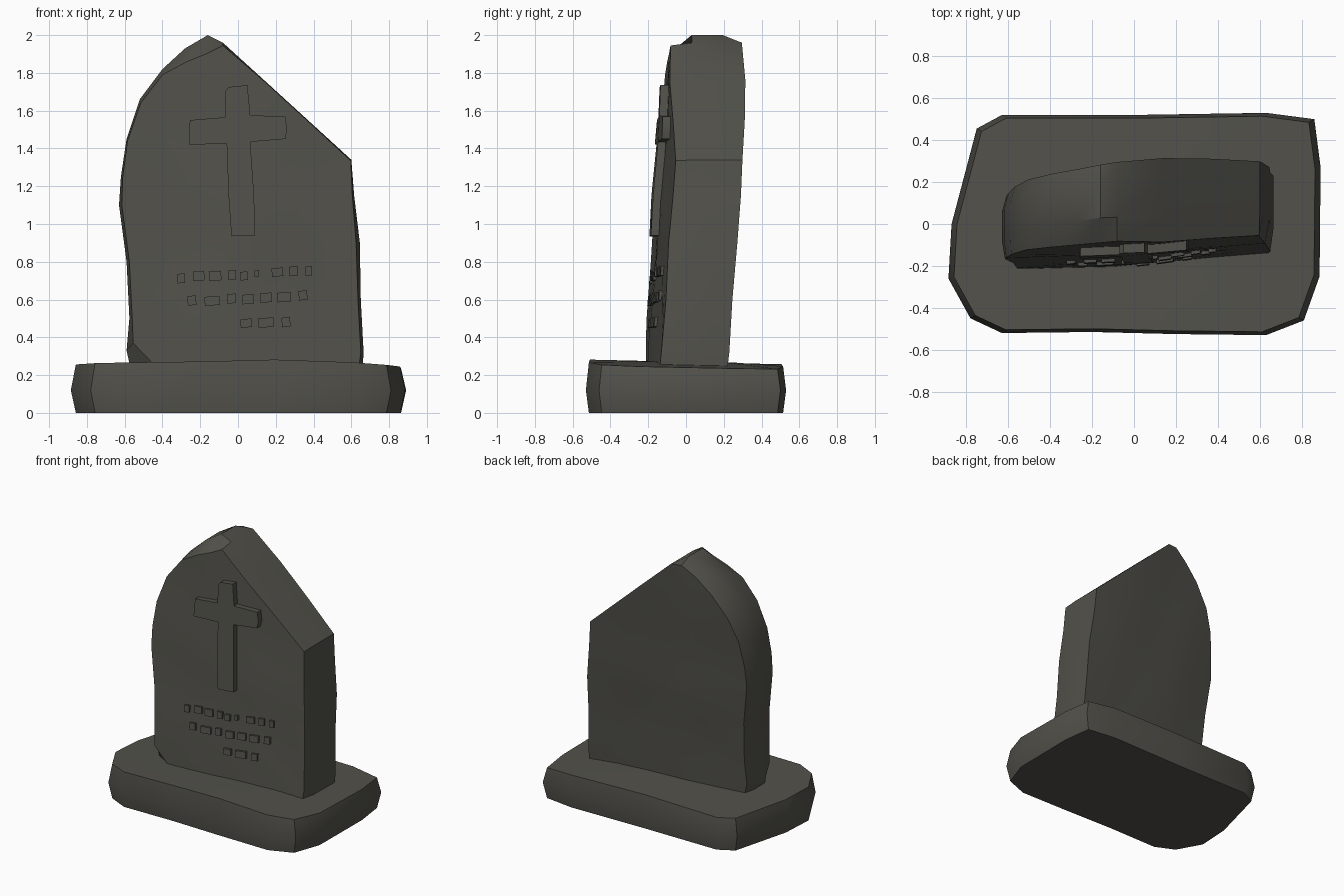
import bpy, bmesh, math

stone = bpy.data.materials.new("weathered dark stone")
stone.diffuse_color = (0.085, 0.083, 0.070, 1)


def finish(name, bm, angle=30):
    bmesh.ops.recalc_face_normals(bm, faces=bm.faces)
    mesh = bpy.data.meshes.new(name)
    bm.to_mesh(mesh)
    bm.free()
    mesh.materials.append(stone)
    ob = bpy.data.objects.new(name, mesh)
    bpy.context.collection.objects.link(ob)
    bpy.ops.object.select_all(action='DESELECT')
    ob.select_set(True)
    bpy.context.view_layer.objects.active = ob
    bpy.ops.object.shade_smooth_by_angle(angle=math.radians(angle))
    return ob


def ring_mesh(bm, rings):
    """Bridge rings of equal length; a one-point ring closes an end as a fan."""
    vs = [[bm.verts.new(p) for p in r] for r in rings]
    for a, b in zip(vs, vs[1:]):
        n = max(len(a), len(b))
        for i in range(n):
            j = (i + 1) % n
            if len(a) == 1:
                bm.faces.new((a[0], b[i], b[j]))
            elif len(b) == 1:
                bm.faces.new((a[i], a[j], b[0]))
            else:
                bm.faces.new((a[i], a[j], b[j], b[i]))
    return vs


# Leaning, slightly turned faces of the slab
def bump(x, z):
    return 0.008 * math.sin(6 * x + 4 * z) * math.cos(5 * z - 3 * x + 1)


def front_y(x, z):
    bulge = 0.016 * max(0, 1 - (x / 0.6) ** 2)
    return -0.175 + 0.075 * x + 0.07 * (z - 0.3) - bulge + bump(x, z)


def back_y(x, z):
    bulge = 0.02 * max(0, 1 - (x / 0.6) ** 2)
    return 0.14 + 0.12 * x + 0.09 * (z - 0.3) + bulge + bump(z, x)


# Slab outline: middle x, z then front edge x, z
outline = [
    (-0.57, 0.24, -0.43, 0.24), (-0.59, 0.33, -0.555, 0.37), (-0.575, 0.5, -0.56, 0.5),
    (-0.59, 0.8, -0.575, 0.8), (-0.63, 1.1, -0.615, 1.1), (-0.62, 1.25, -0.61, 1.25),
    (-0.59, 1.45, -0.585, 1.44), (-0.52, 1.66, -0.515, 1.64), (-0.40, 1.82, -0.40, 1.79),
    (-0.28, 1.93, -0.27, 1.86), (-0.16, 2.0, -0.17, 1.90), (-0.08, 1.96, -0.08, 1.945),
    (0.14, 1.76, 0.14, 1.755), (0.37, 1.55, 0.37, 1.545), (0.60, 1.34, 0.597, 1.335),
    (0.615, 1.15, 0.605, 1.15), (0.645, 0.9, 0.625, 0.9), (0.65, 0.6, 0.635, 0.6),
    (0.665, 0.32, 0.65, 0.32), (0.66, 0.24, 0.64, 0.24), (0.3, 0.24, 0.3, 0.24),
    (-0.1, 0.24, -0.1, 0.24)]
cx, cz = 0.02, 0.95
front = [(p[2], p[3]) for p in outline]
mid = [(p[0], p[1]) for p in outline]
back = [(x * 0.965 if x < -0.2 else x, min(z, 1.965) - (0.04 if x < -0.2 and z > 1.6 else 0))
        for x, z in mid]


def cap(pts, yfun, s):
    return [(cx + (x - cx) * s, yfun(cx + (x - cx) * s, cz + (z - cz) * s),
             cz + (z - cz) * s) for x, z in pts]


def between(t):
    return [(x, front_y(x, z) * (1 - t) + back_y(x, z) * t, z) for x, z in mid]


bm = bmesh.new()
ring_mesh(bm, [[(cx, front_y(cx, cz), cz)]]
          + [cap(front, front_y, s) for s in (0.25, 0.5, 0.75, 1)]
          + [between(0.3), between(0.75)]
          + [cap(back, back_y, s) for s in (1, 0.75, 0.5, 0.25)]
          + [[(cx, back_y(cx, cz), cz)]])
finish("headstone_slab", bm, 35)

# Rough plinth with bulging sides
plan = [(-0.885, -0.26), (-0.78, -0.45), (-0.63, -0.52), (-0.2, -0.515), (0.2, -0.525),
        (0.63, -0.53), (0.81, -0.46), (0.885, -0.25), (0.89, 0.27), (0.86, 0.5), (0.63, 0.53),
        (0, 0.52), (-0.63, 0.52), (-0.75, 0.455), (-0.87, 0.0)]


def top_z(x, y):
    return 0.268 - 0.03 * x * x - 0.02 * y + 0.006 * math.sin(5 * x)


def plan_ring(s, z=None):
    return [(x * s, y * s, top_z(x * s, y * s) if z is None else z) for x, y in plan]


bm = bmesh.new()
ring_mesh(bm, [[(0, 0, 0)], plan_ring(0.97, 0), plan_ring(1, 0.12), plan_ring(0.97),
               plan_ring(0.5), [(0, 0, top_z(0, 0))]])
finish("plinth", bm, 35)


# Raised plates that follow the front of the slab
def plate(bm, pts, raise_by, sink=0.03):
    rings = [[bm.verts.new((x, front_y(x, z) - d, z)) for x, z in pts] for d in (raise_by, -sink)]
    bm.faces.new(rings[0])
    bm.faces.new(rings[1][::-1])
    n = len(pts)
    for i in range(n):
        j = (i + 1) % n
        bm.faces.new((rings[0][i], rings[1][i], rings[1][j], rings[0][j]))


# Cross, slightly crooked
bm = bmesh.new()
plate(bm, [(-0.035, 0.935), (0.09, 0.94), (0.085, 1.15), (0.065, 1.435), (0.25, 1.45),
           (0.26, 1.5), (0.25, 1.57), (0.065, 1.575), (0.05, 1.735), (-0.05, 1.725),
           (-0.07, 1.70), (-0.07, 1.565), (-0.255, 1.55), (-0.26, 1.42), (-0.06, 1.425),
           (-0.05, 1.15)], 0.042)
finish("cross", bm, 20)

# Rows of small worn blocks: x, z, width, height
blocks = [
    (-0.30, 0.712, 0.04, 0.05), (-0.207, 0.725, 0.06, 0.05), (-0.12, 0.725, 0.065, 0.05),
    (-0.03, 0.73, 0.04, 0.05), (0.032, 0.725, 0.04, 0.045), (0.10, 0.738, 0.025, 0.035),
    (0.21, 0.745, 0.06, 0.045), (0.295, 0.75, 0.045, 0.05), (0.375, 0.752, 0.035, 0.05),
    (-0.243, 0.595, 0.045, 0.05), (-0.135, 0.593, 0.08, 0.048), (-0.035, 0.605, 0.045, 0.05),
    (0.055, 0.602, 0.06, 0.05), (0.15, 0.61, 0.06, 0.05), (0.245, 0.613, 0.07, 0.05),
    (0.345, 0.622, 0.045, 0.05), (0.045, 0.475, 0.06, 0.045), (0.15, 0.478, 0.08, 0.05),
    (0.255, 0.48, 0.045, 0.05)]
bm = bmesh.new()
for x, z, w, h in blocks:
    tilt = 0.04 * w
    plate(bm, [(x - w / 2, z - h / 2 - tilt), (x + w / 2, z - h / 2 + tilt),
               (x + w / 2 - tilt, z + h / 2 + tilt), (x - w / 2 - tilt, z + h / 2 - tilt)], 0.016)
finish("worn_blocks", bm, 20)
